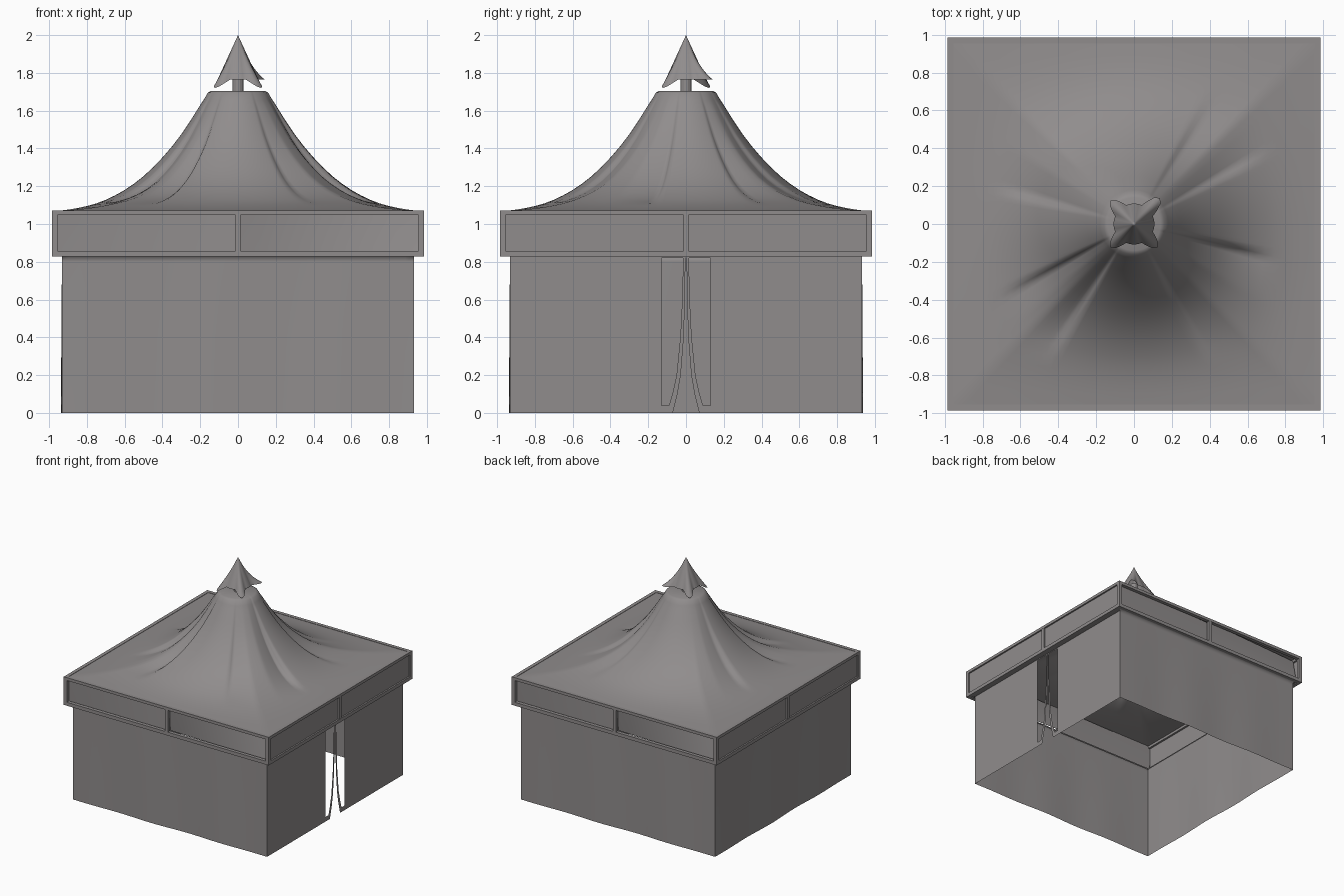
import bpy, bmesh, math
from mathutils import Matrix

if "Cube" in bpy.data.objects:
    bpy.data.objects.remove(bpy.data.objects["Cube"])

canvas = bpy.data.materials.new("grey canvas")
canvas.diffuse_color = (0.28, 0.265, 0.265, 1)
canvas.use_nodes = True
canvas.node_tree.nodes["Principled BSDF"].inputs["Base Color"].default_value = canvas.diffuse_color


def make(name, verts, faces, smooth=False):
    me = bpy.data.meshes.new(name)
    me.from_pydata(verts, [], faces)
    bm = bmesh.new()
    bm.from_mesh(me)
    bmesh.ops.remove_doubles(bm, verts=bm.verts, dist=1e-4)
    bm.to_mesh(me)
    bm.free()
    ob = bpy.data.objects.new(name, me)
    bpy.context.collection.objects.link(ob)
    me.materials.append(canvas)
    for p in me.polygons:
        p.use_smooth = smooth
    return ob


def grid(name, rows, closed=False, smooth=True):
    n = len(rows[0])
    faces = []
    for j in range(len(rows) - 1):
        for i in range(n if closed else n - 1):
            k = (i + 1) % n
            faces.append((j * n + i, j * n + k, (j + 1) * n + k, (j + 1) * n + i))
    return make(name, [v for r in rows for v in r], faces, smooth)


def box(name, x0, x1, y0, y1, z0, z1):
    bm = bmesh.new()
    bmesh.ops.create_cube(bm, size=1)
    bmesh.ops.scale(bm, vec=(x1 - x0, y1 - y0, z1 - z0), verts=bm.verts)
    bmesh.ops.translate(bm, vec=((x0 + x1) / 2, (y0 + y1) / 2, (z0 + z1) / 2), verts=bm.verts)
    me = bpy.data.meshes.new(name)
    bm.to_mesh(me)
    bm.free()
    ob = bpy.data.objects.new(name, me)
    bpy.context.collection.objects.link(ob)
    me.materials.append(canvas)
    return ob


def turn(ob, quarter):
    ob.data.transform(Matrix.Rotation(quarter * math.pi / 2, 4, 'Z'))


def lookup(table, z):
    for (a, u), (b, v) in zip(table, table[1:]):
        if z <= b:
            return u + (v - u) * (z - a) / (b - a)
    return table[-1][1]


# Three plain cloth walls (front, back, left) with a faint ripple
W = 0.932
for q, name in ((0, "front_wall"), (2, "back_wall"), (3, "left_wall")):
    rows = []
    for z in (0, 0.4, 0.8, 0.83, 0.835):
        rows.append([])
        for i in range(41):
            x = -W + 2 * W * i / 40
            amp = 0.006 * (1 - z / 0.84) * (1 - (x / W) ** 2)
            flare = 0.03 if z > 0.832 else 0
            k = 1 + flare / W
            rows[-1].append((x * k, -W - flare + amp * math.sin(x * 9), z))
    turn(grid(name, rows), q)

# Right wall: two halves, each with a side slit and a curved door strip
outer = [(0, .10), (.04, .09), (.1, .072), (.2, .05), (.4, .03), (.6, .02), (.82, .015)]
inner = [(0, .07), (.04, .06), (.1, .045), (.2, .028), (.4, .012), (.6, .006), (.82, .003)]
zs = [0, .02, .04, .07, .1, .15, .2, .3, .4, .5, .6, .7, .82]
for s, side in ((-1, "front"), (1, "back")):
    make("right_wall_" + side,
         [(W, s * .13, 0), (W, s * W, 0), (W, s * W, .83), (W, s * .13, .83)], [(0, 1, 2, 3)])
    make("door_header_" + side,
         [(W, 0, .82), (W, s * .13, .82), (W, s * .13, .83), (W, 0, .83)], [(0, 1, 2, 3)])
    make("door_hem_" + side,
         [(W, s * .10, 0), (W, s * .13, 0), (W, s * .13, .04), (W, s * .09, .04)], [(0, 1, 2, 3)])
    make("right_wall_lip_" + side,
         [(W, 0, .83), (W, s * W, .83), (W + .03, s * (W + .03), .835), (W + .03, 0, .835)], [(0, 1, 2, 3)])
    grid("door_strip_" + side,
         [[(W, s * lookup(inner, z), z), (W, s * lookup(outer, z), z)] for z in zs])

# Band frame: rails, corner posts, middle posts on each side
F, T = 0.985, 0.03
for q in range(4):
    parts = [box("bottom_rail", -F, F - T, -F, -F + T, 0.828, 0.858),
             box("top_rail", -F, F - T, -F, -F + T, 1.047, 1.072),
             box("corner_post", -F, -F + T, -F, -F + T, 0.858, 1.047),
             box("middle_post", -0.014, 0.014, -F + 0.001, -F + T, 0.858, 1.047)]
    for p in parts:
        turn(p, q)

# Band cloth: flush on left and right, sunken and slack on front and back
for q in range(4):
    for s in (-1, 1):
        if q % 2:
            d = [0.972] * 4
        elif s < 0:
            d = [0.945, 0.945, 0.935, 0.955]
        else:
            d = [0.925, 0.945, 0.90, 0.955]
        xa, xb = (-0.96, 0) if s < 0 else (0, 0.96)
        c = [(xa, -d[0], .845), (xb, -d[1], .845), (xb, -d[2], 1.06), (xa, -d[3], 1.06)]
        rows = []
        for j in range(7):
            v = j / 6
            rows.append([tuple((c[0][k] * (1 - u) + c[1][k] * u) * (1 - v)
                               + (c[3][k] * (1 - u) + c[2][k] * u) * v for k in range(3))
                         for u in [i / 8 for i in range(9)]])
        turn(grid("band_cloth", rows), q)

# Roof: round at the crown, square at the eaves, with radial folds
profile = [(.0, 1.705), (.14, 1.705), (.16, 1.695), (.18, 1.66), (.2, 1.63), (.25, 1.55), (.3, 1.475),
           (.35, 1.41), (.4, 1.352), (.45, 1.30), (.5, 1.253), (.55, 1.214), (.6, 1.18), (.65, 1.152),
           (.7, 1.128), (.75, 1.109), (.8, 1.095), (.85, 1.084), (.9, 1.076), (.965, 1.068)]
# (angle in degrees, depth, wide side)
folds = [(30, .03, 1), (57, .02, -1), (164, .03, -1), (210, .04, 1), (236, .05, -1),
         (300, .025, 1), (345, .05, -1)]


def fold_depth(a):
    total = 0
    for deg, depth, side in folds:
        d = (a - math.radians(deg) + math.pi) % (2 * math.pi) - math.pi
        d *= side
        total += depth * max(0, 1 - d / 0.28 if d > 0 else 1 + d / 0.07)
    return total


rows = []
for r, z in profile:
    u = max(0, (r - 0.15) / 0.815)
    w = u * u
    row = []
    for i in range(192):
        a = 2 * math.pi * i / 192
        ca, sa = math.cos(a), math.sin(a)
        k = r * (1 - w + w / max(abs(ca), abs(sa)))
        dz = fold_depth(a) * math.sin(math.pi * min(1, u * 1.35)) if u < 0.74 else 0
        row.append((k * ca, k * sa, z - dz))
    rows.append(row)
grid("roof", rows, closed=True)

# Short pole between the roof and the cap
bm = bmesh.new()
bmesh.ops.create_cone(bm, cap_ends=True, segments=16, radius1=0.03, radius2=0.03, depth=0.14,
                      matrix=Matrix.Translation((0, 0, 1.76)))
me = bpy.data.meshes.new("pole")
bm.to_mesh(me)
bm.free()
me.materials.append(canvas)
bpy.context.collection.objects.link(bpy.data.objects.new("pole", me))

# Cloth cap with four drooping corners, one of them flicked up
rows = []
for j in range(11):
    t = j / 10
    row = []
    for i in range(48):
        a = 2 * math.pi * i / 48
        c = max(0, -math.cos(4 * a)) ** 1.5
        r = 0.108 * t + 0.066 * c * t ** 2.5
        z = 2 - 0.235 * t - 0.045 * c * t ** 3
        if 0 < a < math.pi / 2:
            r += 0.02 * c * t ** 4
            z += 0.045 * c * t ** 4
        row.append((r * math.cos(a), r * math.sin(a), z))
    rows.append(row)
grid("roof_cap", rows, closed=True)
